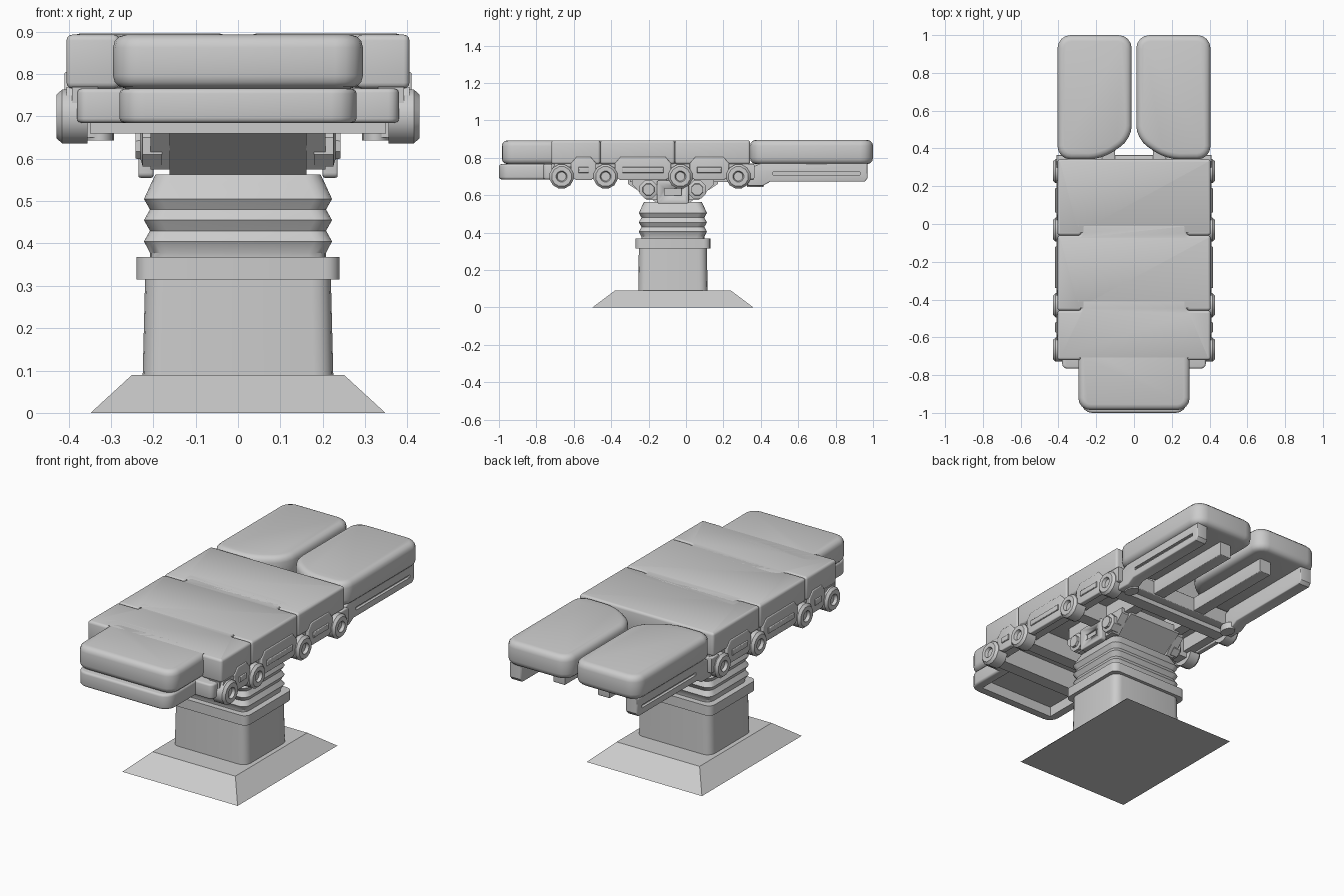
import bpy, bmesh, math
from mathutils import Vector

cube = bpy.data.objects.get("Cube")
if cube:
    bpy.data.objects.remove(cube, do_unlink=True)

grey = bpy.data.materials.new("soft_grey")
grey.use_nodes = True
COLOUR = (0.6, 0.6, 0.6, 1)
grey.diffuse_color = COLOUR
grey.node_tree.nodes["Principled BSDF"].inputs["Base Color"].default_value = COLOUR


def finish(name, bm, mirror=False):
    bmesh.ops.recalc_face_normals(bm, faces=bm.faces)
    mesh = bpy.data.meshes.new(name)
    bm.to_mesh(mesh)
    bm.free()
    mesh.materials.append(grey)
    mesh.shade_smooth()
    mesh.set_sharp_from_angle(angle=math.radians(32))
    obj = bpy.data.objects.new(name, mesh)
    bpy.context.collection.objects.link(obj)
    if mirror:
        obj.modifiers.new("mirror", 'MIRROR').use_mirror_merge = False
    return obj


def prism(name, outline, lo, hi, axis='Z', corner=0, rim=0, mirror=False):
    """Extrude an outline along an axis, rounding its corners, then its rims."""
    place = {'Z': lambda a, b, h: (a, b, h), 'X': lambda a, b, h: (h, a, b)}[axis]
    along = Vector(place(0, 0, 1))
    bm = bmesh.new()
    face = bm.faces.new([bm.verts.new(place(a, b, lo)) for a, b in outline])
    ext = bmesh.ops.extrude_face_region(bm, geom=[face])["geom"]
    bmesh.ops.translate(bm, vec=along * (hi - lo),
                        verts=[v for v in ext if isinstance(v, bmesh.types.BMVert)])
    bmesh.ops.recalc_face_normals(bm, faces=bm.faces)

    def lengthwise(e):
        d = (e.verts[1].co - e.verts[0].co).normalized()
        return abs(d.dot(along)) > 0.9
    if corner:
        bmesh.ops.bevel(bm, geom=[e for e in bm.edges if lengthwise(e)], offset=corner,
                        segments=4, profile=0.5, affect='EDGES', clamp_overlap=True)
    if rim:
        bmesh.ops.bevel(bm, geom=[e for e in bm.edges if not lengthwise(e)], offset=rim,
                        segments=3, profile=0.5, affect='EDGES', clamp_overlap=True)
    return finish(name, bm, mirror)


def rect(a0, a1, b0, b1):
    return [(a0, b0), (a1, b0), (a1, b1), (a0, b1)]


def box(name, x, y, z, corner=0, rim=0, mirror=False):
    return prism(name, rect(*x, *y), *z, 'Z', corner, rim, mirror)


def loft(name, rings, cy, corner=0.0):
    """Stack of rounded rectangles given as (half x, half y, z)."""
    bm = bmesh.new()
    loops = []
    for hx, hy, z in rings:
        loop = []
        for quarter, (sx, sy) in enumerate(((1, 1), (-1, 1), (-1, -1), (1, -1))):
            for k in range(5 if corner else 1):
                t = math.pi / 2 * (quarter + k / 4)
                loop.append(bm.verts.new((sx * (hx - corner) + corner * math.cos(t),
                                          cy + sy * (hy - corner) + corner * math.sin(t), z)))
        loops.append(loop)
    for a, b in zip(loops, loops[1:]):
        for i in range(len(a)):
            j = (i + 1) % len(a)
            bm.faces.new((a[i], a[j], b[j], b[i]))
    bm.faces.new(loops[0])
    bm.faces.new(loops[-1])
    return finish(name, bm)


def lathe_x(name, profile, y, z, sides):
    """Turn (x, radius) pairs round an x-parallel axis; mirrored to both sides."""
    bm = bmesh.new()
    rings = [[bm.verts.new((x, y + r * math.cos(math.tau * (i + .5) / sides),
                            z + r * math.sin(math.tau * (i + .5) / sides)))
              for i in range(sides)] for x, r in profile]
    for a, b in zip(rings, rings[1:]):
        for i in range(sides):
            j = (i + 1) % sides
            bm.faces.new((a[i], a[j], b[j], b[i]))
    bm.faces.new(rings[0])
    bm.faces.new(rings[-1])
    return finish(name, bm, True)


def cut(target, x, y, z):
    cutter = box(target.name + "_cutter", x, y, z)
    cutter.hide_render = True
    cutter.hide_set(True)
    mod = target.modifiers.new("cut", 'BOOLEAN')
    mod.operation, mod.object, mod.solver = 'DIFFERENCE', cutter, 'EXACT'
    # Cut first, so that the mirror copies the result
    target.modifiers.move(len(target.modifiers) - 1, 0)


# Pedestal
MID = -0.07
loft("base_foot", [(0.348, 0.43, 0), (0.25, 0.31, 0.09)], MID)
loft("column", [(0.225, 0.185, 0.09), (0.219, 0.182, 0.33)], MID, 0.045)
loft("column_collar", [(0.24, 0.2, 0.315), (0.24, 0.2, 0.368)], MID, 0.035)
bellows = [(0.208, 0.168, 0.36), (0.208, 0.168, 0.378)]
for k in range(3):
    z = 0.405 + 0.05 * k
    bellows += [(0.222, 0.182, z), (0.208, 0.168, z + 0.025)]
bellows[-1] = (0.206, 0.166, 0.54)
bellows.append((0.195, 0.155, 0.563))
loft("bellows", bellows, MID, 0.04)

# Tilting head between column and table top
prism("tilt_yoke", [(-0.15, 0.555), (0.01, 0.555), (0.17, 0.66), (0.17, 0.7),
                    (-0.31, 0.7), (-0.31, 0.66)], -0.162, 0.162, 'X')
prism("yoke_cheek", [(-0.21, 0.575), (0.07, 0.575), (0.15, 0.66), (0.15, 0.69),
                     (-0.29, 0.69), (-0.29, 0.66)], 0.16, 0.207, 'X', mirror=True)
plate = prism("yoke_plate", [(-0.155, 0.555), (0.015, 0.555), (0.015, 0.68), (-0.155, 0.68)],
              0.2, 0.235, 'X', corner=0.012, rim=0.005, mirror=True)
cut(plate, (0.22, 0.3), (-0.115, -0.025), (0.598, 0.635))
for i, y in enumerate((-0.2, 0.06)):
    lathe_x(f"yoke_pivot_{i + 1}", [(0.18, 0.052), (0.225, 0.052), (0.23, 0.034),
                                    (0.242, 0.032)], y, 0.63, 8)

# Table frame: rails, cross beams and joint hubs
JOINTS = (-0.665, -0.43, -0.03, 0.28)
box("side_rail", (0.33, 0.392), (-0.72, 0.35), (0.69, 0.77), mirror=True)
for i, y in enumerate(JOINTS):
    lathe_x(f"joint_hub_{i + 1}", [(0.355, 0.066), (0.415, 0.066), (0.428, 0.054),
                                   (0.428, 0.03), (0.412, 0.024)], y, 0.7, 12)
    box(f"cross_beam_{i + 1}", (-0.35, 0.35), (y - 0.035, y + 0.035), (0.66, 0.768))
box("rear_beam", (-0.41, 0.41), (0.3, 0.365), (0.685, 0.768), rim=0.006)
box("centre_spine", (0.13, 0.19), (-0.3, 0.3), (0.67, 0.768), mirror=True)
for i, (a, b) in enumerate(zip(JOINTS, JOINTS[1:])):
    lo, hi = a + 0.05, b - 0.05
    prism(f"side_cover_{i + 1}", [(lo, 0.7), (lo + 0.03, 0.68), (hi - 0.03, 0.68), (hi, 0.7),
                                  (hi, 0.77), (hi - 0.03, 0.805), (lo + 0.03, 0.805),
                                  (lo, 0.77)], 0.38, 0.41, 'X', rim=0.005, mirror=True)
    prism(f"side_rib_{i + 1}", rect(lo + 0.04, hi - 0.04, 0.72, 0.75), 0.4, 0.418, 'X',
          rim=0.005, mirror=True)
prism("end_cover", [(-0.71, 0.75), (-0.62, 0.75), (-0.6, 0.77), (-0.7, 0.77)],
      0.38, 0.405, 'X', mirror=True)

# Head support, hollow underneath
box("head_bracket", (0.25, 0.38), (-0.765, -0.64), (0.685, 0.766), 0.025, 0.01, True)
tray = box("head_tray", (-0.28, 0.28), (-1.0, -0.66), (0.685, 0.766), 0.06, 0.012)
cut(tray, (-0.23, 0.23), (-0.95, -0.71), (0.6, 0.74))

# Leg supports
rail = prism("leg_rail", [(0.33, 0.65), (0.41, 0.65), (0.45, 0.672), (0.955, 0.672),
                          (0.97, 0.69), (0.97, 0.77), (0.4, 0.77), (0.33, 0.74)],
             0.315, 0.385, 'X', rim=0.006, mirror=True)
cut(rail, (0.37, 0.5), (0.465, 0.93), (0.708, 0.724))
box("leg_inner_bar", (0.1, 0.17), (0.3, 0.9), (0.69, 0.77), rim=0.005, mirror=True)
lever = [(0.325 + 0.032 * math.cos(math.tau * i / 16),
          0.37 + 0.045 * math.sin(math.tau * i / 16)) for i in range(16)]
prism("leg_clamp", lever, 0.643, 0.68, mirror=True)

# Cushions
BOTTOM, TOP = 0.766, 0.893
W, TAB = 0.405, 0.28


def cushion(name, front, back):
    """Body cushion; each end has its middle pushed toward the rear."""
    outline = [(-W, front[0]), (-TAB, front[0]), (-TAB, front[1]),
               (TAB, front[1]), (TAB, front[0]), (W, front[0]),
               (W, back[0]), (TAB, back[0]), (TAB, back[1]),
               (-TAB, back[1]), (-TAB, back[0]), (-W, back[0])]
    if back[0] == back[1]:
        outline = outline[:7] + outline[-1:]
    prism(name, outline, BOTTOM, TOP, 'Z', 0.014, 0.018)


cushion("shoulder_cushion", (-0.72, -0.645), (-0.458, -0.397))
cushion("back_cushion", (-0.458, -0.397), (-0.06, 0.002))
cushion("seat_cushion", (-0.06, 0.002), (0.343, 0.343))
box("head_cushion", (-0.295, 0.295), (-0.985, -0.64), (BOTTOM, TOP), 0.065, 0.03)
prism("leg_cushion", [(0.17, 0.342), (0.405, 0.342), (0.405, 1.0), (0.012, 1.0), (0.012, 0.45)],
      BOTTOM, TOP + 0.003, 'Z', 0.07, 0.032, mirror=True)
